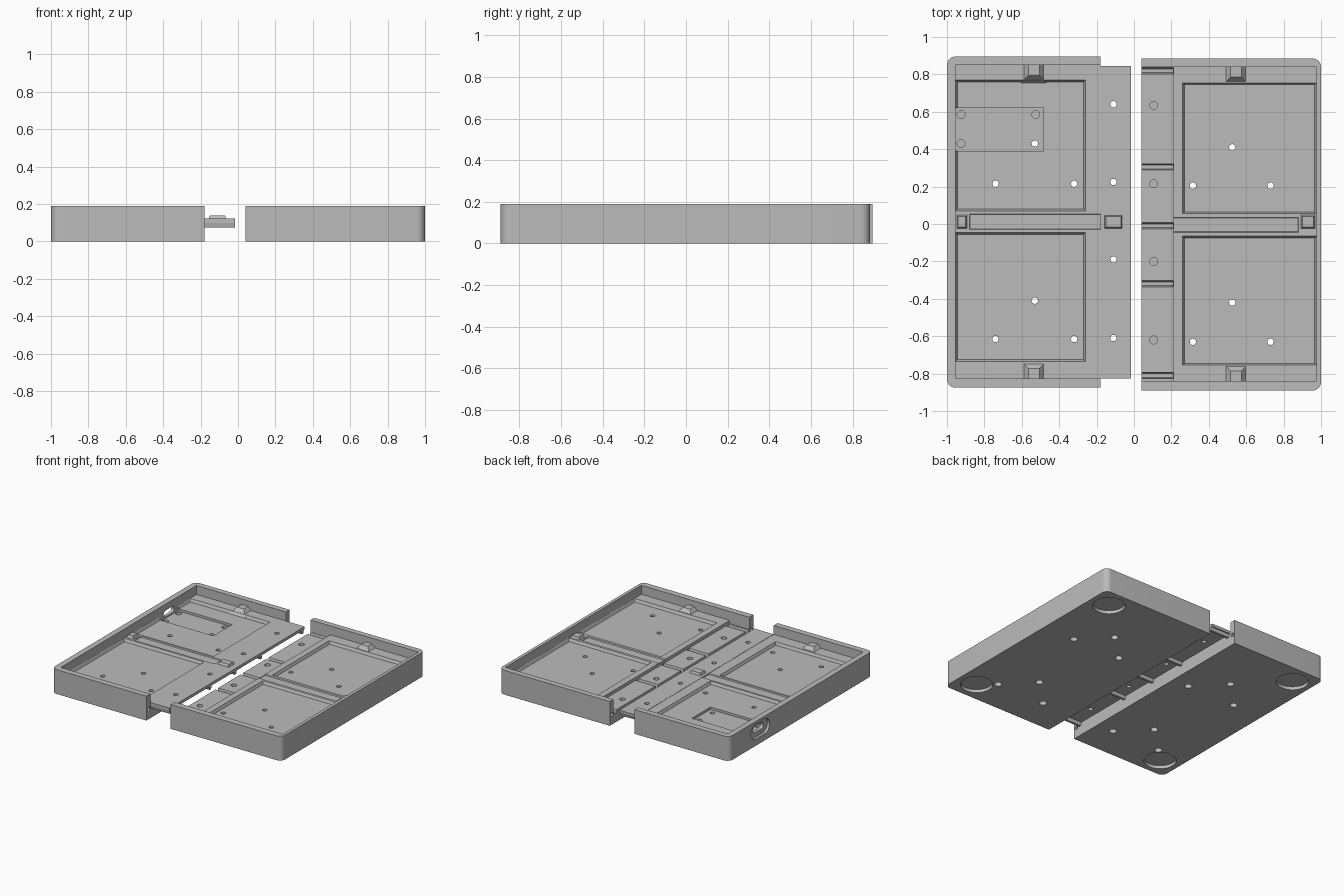
import bpy, bmesh, math
from mathutils import Matrix, Vector

if "Cube" in bpy.data.objects:
    bpy.data.objects.remove(bpy.data.objects["Cube"])

grey = bpy.data.materials.new("plain_grey")
grey.diffuse_color = (0.5, 0.5, 0.5, 1)
grey.use_nodes = True
grey.node_tree.nodes["Principled BSDF"].inputs["Base Color"].default_value = grey.diffuse_color

RIM, DECK, POCKET = 0.19, 0.12, 0.098


def finish(name, bm):
    bmesh.ops.recalc_face_normals(bm, faces=bm.faces)
    me = bpy.data.meshes.new(name)
    bm.to_mesh(me)
    bm.free()
    me.materials.append(grey)
    ob = bpy.data.objects.new(name, me)
    bpy.context.collection.objects.link(ob)
    return ob


def frustum(name, x, y, z, top_x=None, top_y=None):
    """Box with an optional different top rectangle."""
    bm = bmesh.new()
    rings = []
    for (a, b), (c, d), h in ((x, y, z[0]), (top_x or x, top_y or y, z[1])):
        rings.append([bm.verts.new(p) for p in ((a, c, h), (b, c, h), (b, d, h), (a, d, h))])
    bm.faces.new(rings[0])
    bm.faces.new(rings[1])
    for i in range(4):
        j = (i + 1) % 4
        bm.faces.new((rings[0][i], rings[0][j], rings[1][j], rings[1][i]))
    return finish(name, bm)


def cylinder(name, centre, r, depth, axis="Z", r_top=None, seg=24):
    bm = bmesh.new()
    rot = Matrix.Rotation(math.pi / 2, 4, "Y") if axis == "X" else Matrix()
    bmesh.ops.create_cone(bm, cap_ends=True, segments=seg, radius1=r,
                          radius2=r if r_top is None else r_top, depth=depth,
                          matrix=Matrix.Translation(centre) @ rot)
    return finish(name, bm)


def stadium(name, x, yc, zc, length, height):
    """Rounded slot extruded along x."""
    bm = bmesh.new()
    r, off = height / 2, (length - height) / 2
    pts = []
    for side in (1, -1):
        for i in range(13):
            a = -math.pi / 2 + math.pi * i / 12
            pts.append((yc + side * (off + r * math.cos(a)), zc + side * r * math.sin(a)))
    face = bm.faces.new([bm.verts.new((x[0], p, q)) for p, q in pts])
    ext = bmesh.ops.extrude_face_region(bm, geom=[face])
    verts = [v for v in ext["geom"] if isinstance(v, bmesh.types.BMVert)]
    bmesh.ops.translate(bm, verts=verts, vec=(x[1] - x[0], 0, 0))
    return finish(name, bm)


def rounded_block(name, x, y, z, outer_x, r=0.045):
    """Block whose two vertical edges on the outer_x side are rounded."""
    ob = frustum(name, x, y, z)
    bm = bmesh.new()
    bm.from_mesh(ob.data)
    edges = [e for e in bm.edges if all(abs(v.co.x - outer_x) < 1e-5 for v in e.verts)
             and abs(e.verts[0].co.z - e.verts[1].co.z) > 0.1]
    bmesh.ops.bevel(bm, geom=edges, offset=r, segments=8, profile=0.5, affect="EDGES")
    bm.to_mesh(ob.data)
    bm.free()
    return ob


def combine(ob, tool, op="DIFFERENCE"):
    mod = ob.modifiers.new("bool", "BOOLEAN")
    mod.operation, mod.solver, mod.object = op, "EXACT", tool
    bpy.context.view_layer.objects.active = ob
    bpy.ops.object.modifier_apply(modifier=mod.name)
    bpy.data.objects.remove(tool)


def pocket(ob, x, y, depth=POCKET, s=0.01):
    combine(ob, frustum("cut", (x[0] + s, x[1] - s), (y[0] + s, y[1] - s), (depth, DECK + 0.001), x, y))


def screw_hole(ob, x, y):
    combine(ob, cylinder("cut", (x, y, 0.1), 0.017, 0.4))
    combine(ob, cylinder("cut", (x, y, 0.015), 0.027, 0.07))


def blind_hole(ob, x, y, z):
    combine(ob, cylinder("cut", (x, y, z), 0.021, 0.03))


def foot_recess(ob, x, y):
    combine(ob, cylinder("cut", (x, y, 0), 0.115, 0.05, seg=48))


# Left tray: body, interior, two pockets, shallow centre channel
left = rounded_block("left_tray", (-1, -0.18), (-0.875, 0.895), (0, RIM), -1)
combine(left, frustum("cut", (-0.955, 0), (-0.827, 0.85), (DECK, 0.4)))
pocket(left, (-0.955, -0.26), (0.07, 0.77))
pocket(left, (-0.955, -0.26), (-0.735, -0.045))
pocket(left, (-0.88, -0.155), (-0.03, 0.055), 0.112, 0.004)
# Circuit board recess and port opening in the outer wall
combine(left, frustum("cut", (-0.955, -0.485), (0.39, 0.62), (0.08, 0.15)))
combine(left, stadium("cut", (-1.1, -0.98), 0.51, 0.11, 0.23, 0.115))
combine(left, stadium("cut", (-1.1, -0.9), 0.51, 0.115, 0.13, 0.05))
for x, y in ((-0.925, 0.585), (-0.525, 0.585), (-0.925, 0.43)):
    blind_hole(left, x, y, 0.075)
for x, y in ((-0.74, 0.215), (-0.32, 0.215), (-0.53, 0.43),
             (-0.53, -0.41), (-0.74, -0.615), (-0.32, -0.615)):
    screw_hole(left, x, y)

# Joining wing with ribs underneath
wing = frustum("joining_wing", (-0.18, -0.015), (-0.825, 0.845), (0.1, DECK + 0.002))
for y in (0.64, 0.225, -0.19, -0.61):
    combine(wing, cylinder("cut", (-0.11, y, 0.1), 0.017, 0.2))
rib_rows = (0.82, 0.305, -0.01, -0.32, -0.81)
for i, y in enumerate(rib_rows):
    frustum(f"wing_rib_{i}", (-0.18, -0.015), (y - 0.009, y + 0.009), (0.075, 0.101),
            None, (y - 0.015, y + 0.015))

# Right tray: body, lowered landing strip, pockets, channel
right = rounded_block("right_tray", (0.04, 1), (-0.89, 0.885), (0, RIM), 1)
combine(right, frustum("cut", (-0.1, 0.975), (-0.84, 0.84), (DECK, 0.4)))
combine(right, frustum("cut", (-0.1, 0.21), (-0.84, 0.84), (0.095, 0.3)))
pocket(right, (0.26, 0.975), (0.055, 0.755))
pocket(right, (0.26, 0.975), (-0.755, -0.065))
pocket(right, (0.208, 0.88), (-0.045, 0.035), 0.112, 0.004)
for y in rib_rows:
    combine(right, frustum("cut", (-0.1, 0.209), (y - 0.01, y + 0.01), (0.068, 0.1),
                           None, (y - 0.018, y + 0.018)))
for y in (0.635, 0.215, -0.2, -0.62):
    blind_hole(right, 0.105, y, 0.09)
for x, y in ((0.525, 0.41), (0.315, 0.205), (0.73, 0.205),
             (0.525, -0.42), (0.315, -0.63), (0.73, -0.63)):
    screw_hole(right, x, y)

# Foot recesses and alignment holes in the wall ends
for ob, x, ys, xe, ye in ((left, -0.845, (0.74, -0.72), -0.18, (0.87, -0.85)),
                          (right, 0.845, (0.73, -0.73), 0.04, (0.862, -0.865))):
    for y in ys:
        foot_recess(ob, x, y)
    for y in ye:
        combine(ob, cylinder("cut", (xe, y, 0.08), 0.015, 0.12, "X", seg=16))

# Retaining bumps along the end ledges
for side, xc, low, high in (("left", -0.535, -0.827, 0.85), ("right", 0.545, -0.84, 0.84)):
    for label, y, s in (("back", high, -1), ("front", low, 1)):
        near, mid = y + s * 0.095, y + s * 0.055
        base, top = sorted((y, near)), sorted((y, mid))
        frustum(f"{side}_{label}_bump", (xc - 0.068, xc + 0.068), base, (DECK - 0.02, 0.147),
                (xc - 0.03, xc + 0.03), top)

# Retaining bumps on the centre spine
for name, a, b in (("outer_left_spine_bump", -0.955, -0.885),
                   ("inner_left_spine_bump", -0.165, -0.055),
                   ("outer_right_spine_bump", 0.885, 0.975)):
    frustum(name, (a, b), (-0.035, 0.055), (DECK - 0.02, 0.14), (a + 0.015, b - 0.015), (-0.015, 0.04))

# Smooth the curved walls, keep hard edges
for ob in (left, right, wing):
    bpy.ops.object.select_all(action="DESELECT")
    ob.select_set(True)
    bpy.context.view_layer.objects.active = ob
    bpy.ops.object.shade_smooth_by_angle(angle=math.radians(30))
